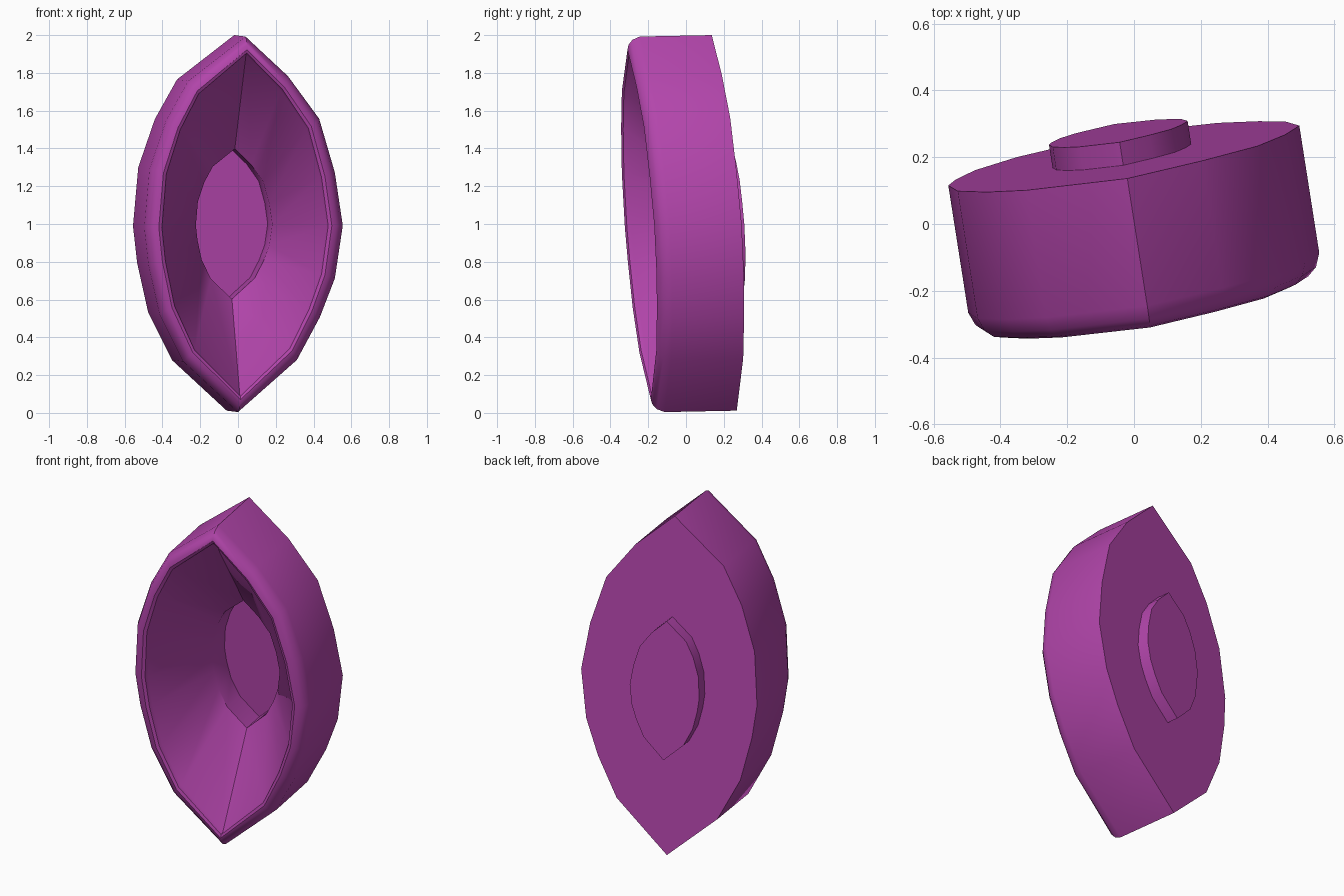
import bpy, bmesh, math
from mathutils import Vector

if "Cube" in bpy.data.objects:
    bpy.data.objects.remove(bpy.data.objects["Cube"])

# Pointed-oval outline on the back plane (sideways, upward from its centre)
OUTLINE = [(.02, 1.0), (.245, .79), (.41, .565), (.493, .28), (.535, 0), (.493, -.28),
           (.414, -.485), (.292, -.712), (-.02, -.988), (-.31, -.72), (-.436, -.466),
           (-.494, -.206), (-.516, -.01), (-.488, .30), (-.40, .556), (-.283, .765)]

# Tilted frame: centre of the back plane and its three directions
CENTRE = Vector((-.04, .203, 1.0))
SIDE = Vector((1, .171, 0))
UP = Vector((0, -.07, 1))
FORWARD = Vector((.155, -.99, -.02))


def ring(bm, depth, sx, sz):
    return [bm.verts.new(CENTRE + SIDE * u * sx + UP * w * sz + FORWARD * depth)
            for u, w in OUTLINE]


def inset(amount):
    return 1 - amount / .53, 1 - amount


# Cross-section: back boss, flat back, outer wall, rounded rim, flared cup, floor
PROFILE = [(-.07, .395, .41), (0, .395, .41),
           (0, 1, 1), (.385, 1, 1),
           (.425, *inset(.016)), (.448, *inset(.042)), (.455, *inset(.068)),
           (.447, *inset(.086)), (.425, *inset(.094)),
           (.10, .385, .40), (-.055, .385, .40)]

bm = bmesh.new()
rings = [ring(bm, *p) for p in PROFILE]
n = len(OUTLINE)
for a, b in zip(rings, rings[1:]):
    for i in range(n):
        j = (i + 1) % n
        bm.faces.new((a[i], a[j], b[j], b[i]))
bm.faces.new(rings[0])
bm.faces.new(rings[-1])
bmesh.ops.recalc_face_normals(bm, faces=bm.faces)

mesh = bpy.data.meshes.new("oval_cup")
bm.to_mesh(mesh)
bm.free()
cup = bpy.data.objects.new("oval_cup", mesh)
bpy.context.collection.objects.link(cup)

# Purple finish
mat = bpy.data.materials.new("purple")
mat.diffuse_color = (.45, .06, .41, 1)
mat.use_nodes = True
mat.node_tree.nodes["Principled BSDF"].inputs["Base Color"].default_value = mat.diffuse_color
mesh.materials.append(mat)

bpy.context.view_layer.objects.active = cup
cup.select_set(True)
bpy.ops.object.shade_smooth_by_angle(angle=math.radians(38))
